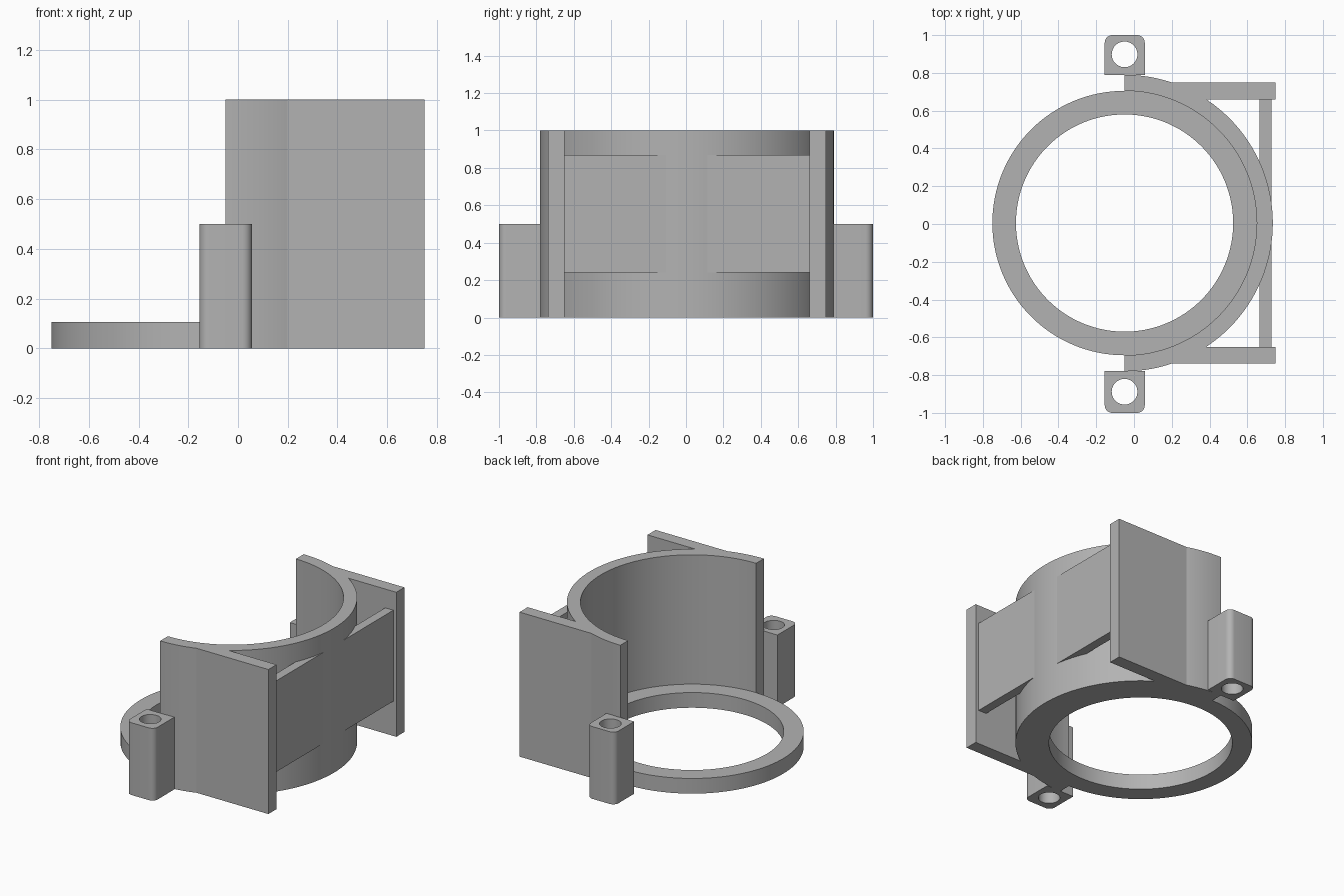
import bpy, bmesh
from math import cos, sin, pi, radians

cube = bpy.data.objects.get("Cube")
if cube:
    bpy.data.objects.remove(cube)

grey = bpy.data.materials.new("plain_grey")
grey.use_nodes = True
GREY = (0.45, 0.45, 0.45, 1)
grey.diffuse_color = GREY
grey.node_tree.nodes["Principled BSDF"].inputs["Base Color"].default_value = GREY

CX, CY = -0.05, 0.005          # axis of the round parts
RING_IN, WALL_IN, WALL_OUT = 0.575, 0.70, 0.785


def arc(cx, cy, r, a0, a1, n):
    """Points along an arc, both ends included, angles in degrees."""
    step = (a1 - a0) / n
    return [(cx + r * cos(radians(a0 + step * i)),
             cy + r * sin(radians(a0 + step * i))) for i in range(n + 1)]


def circle(cx, cy, r, n):
    return arc(cx, cy, r, 0, 360, n)[:-1]


def rect(x0, x1, y0, y1):
    return [(x0, y0), (x1, y0), (x1, y1), (x0, y1)]


def prism(name, loops, z0, z1):
    """Fill closed outlines (later ones are holes) and extrude upwards."""
    bm = bmesh.new()
    edges = []
    for pts in loops:
        vs = [bm.verts.new((x, y, z0)) for x, y in pts]
        edges += [bm.edges.new((v, vs[i - 1])) for i, v in enumerate(vs)]
    bmesh.ops.triangle_fill(bm, edges=edges, use_beauty=True)
    top = bmesh.ops.extrude_face_region(bm, geom=bm.faces[:], use_keep_orig=True)
    for v in top["geom"]:
        if isinstance(v, bmesh.types.BMVert):
            v.co.z = z1
    bmesh.ops.recalc_face_normals(bm, faces=bm.faces[:])
    mesh = bpy.data.meshes.new(name)
    bm.to_mesh(mesh)
    bm.free()
    mesh.materials.append(grey)
    obj = bpy.data.objects.new(name, mesh)
    bpy.context.collection.objects.link(obj)
    bpy.ops.object.select_all(action="DESELECT")
    obj.select_set(True)
    bpy.context.view_layer.objects.active = obj
    bpy.ops.object.shade_smooth_by_angle(angle=radians(30))
    return obj


# Flat base ring
prism("base_ring", [circle(CX, CY, WALL_IN, 128), circle(CX, CY, RING_IN, 128)], 0, 0.105)

# Tall half-round wall
half = arc(CX, CY, WALL_OUT, -90, 90, 64) + arc(CX, CY, WALL_IN, 90, -90, 64)
prism("half_round_wall", [half], 0, 1)

# Plate joining the two side plates
prism("cross_plate", [rect(0.665, 0.727, CY - 0.67, CY + 0.67)], 0.24, 0.87)

# Side plates and screw lugs, mirrored across the axis
for side, label, reach in ((1, "back", 0.995), (-1, "front", 1.005)):
    def flip(pts):
        return [(x, CY + side * y) for x, y in pts]

    prism(label + "_side_plate", [flip(rect(0.2, 0.75, 0.655, 0.744))], 0, 1)

    x0, x1, r = -0.155, 0.057, 0.04
    body = [(x0, 0.783), (x1, 0.783)]
    body += arc(x1 - r, reach - r, r, 0, 90, 8) + arc(x0 + r, reach - r, r, 90, 180, 8)
    hole = circle(CX, 0.893, 0.068, 40)
    prism(label + "_screw_lug", [flip(body), flip(hole)], 0, 0.5)
